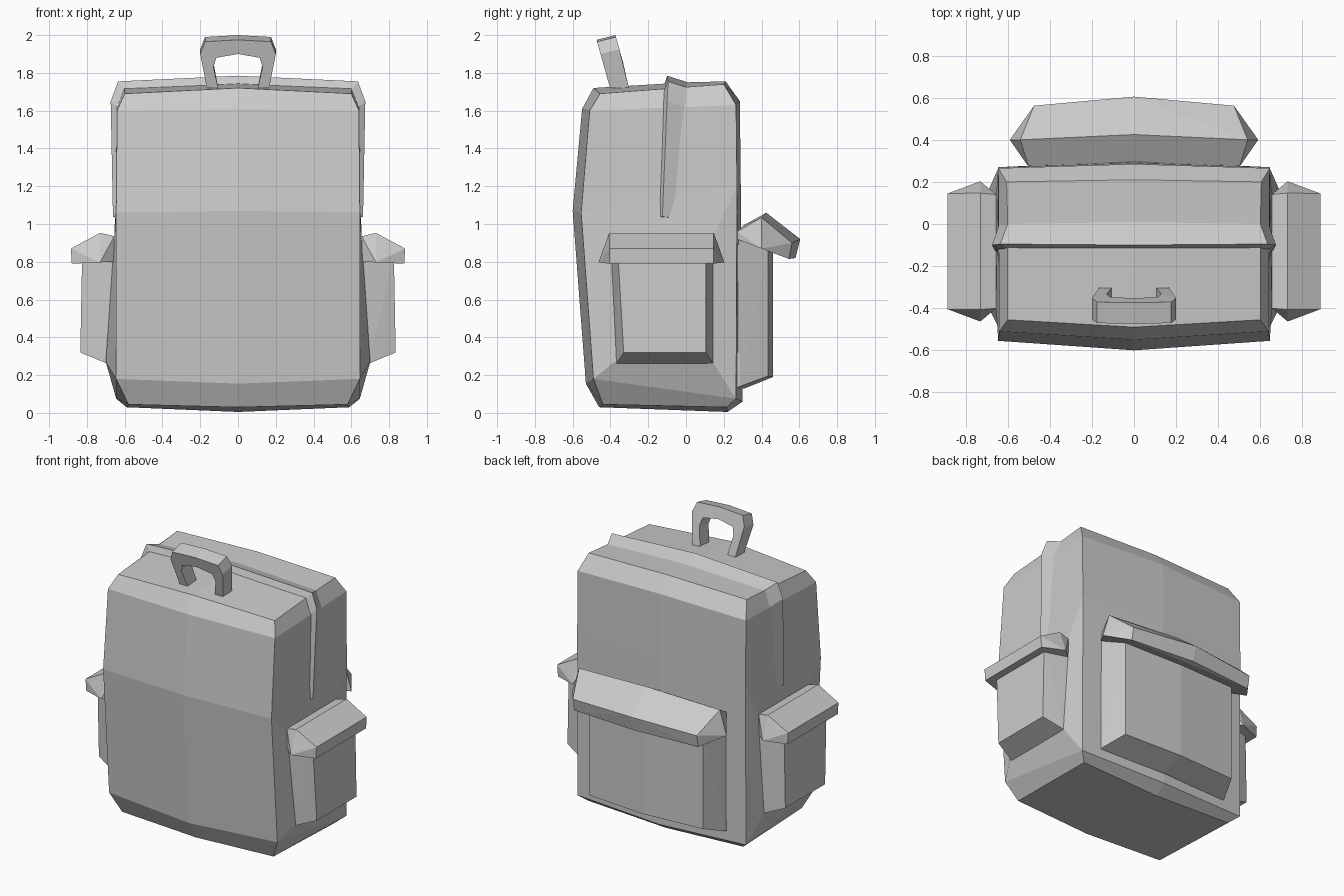
import bpy
import bmesh

cube = bpy.data.objects.get("Cube")
if cube:
    bpy.data.objects.remove(cube, do_unlink=True)

# One plain grey cloth
cloth = bpy.data.materials.new("grey_cloth")
cloth.use_nodes = True
GREY = (0.6, 0.6, 0.6, 1)
cloth.diffuse_color = GREY
for node in cloth.node_tree.nodes:
    if node.type == 'BSDF_PRINCIPLED':
        node.inputs["Base Color"].default_value = GREY
        node.inputs["Roughness"].default_value = 0.8


def finish(name, bm):
    bmesh.ops.remove_doubles(bm, verts=bm.verts[:], dist=0.001)
    bmesh.ops.recalc_face_normals(bm, faces=bm.faces[:])
    mesh = bpy.data.meshes.new(name)
    bm.to_mesh(mesh)
    bm.free()
    mesh.materials.append(cloth)
    obj = bpy.data.objects.new(name, mesh)
    bpy.context.collection.objects.link(obj)
    return obj


def mirrored(name, points, faces):
    """Build a half shape on both sides of x = 0 and weld it."""
    bm = bmesh.new()
    for s in (1, -1):
        verts = [bm.verts.new((s * x, y, z)) for x, y, z in points]
        for f in faces:
            bm.faces.new([verts[i] for i in f])
    return finish(name, bm)


def hull(name, points):
    """Faceted convex solid around the points."""
    bm = bmesh.new()
    for p in points:
        bm.verts.new(p)
    res = bmesh.ops.convex_hull(bm, input=bm.verts[:])
    loose = [v for v in bm.verts if not v.link_faces]
    bmesh.ops.delete(bm, geom=loose, context='VERTS')
    bmesh.ops.dissolve_limit(bm, angle_limit=0.03, verts=bm.verts[:], edges=bm.edges[:])
    return finish(name, bm)


# Main bag: edge outline, bulged centre outline and a swollen lower side
edge = [(.58, -.44, .045), (.645, -.49, .18), (.645, -.555, 1.06), (.64, -.51, 1.6),
        (.6, -.455, 1.69), (.6, 0, 1.725), (.605, .2, 1.74), (.645, .265, 1.63),
        (.645, .27, 1.2), (.645, .265, .075), (.59, .215, .03)]
centre = [(0, -.46, .03), (0, -.53, .155), (0, -.6, 1.07), (0, -.55, 1.61),
          (0, -.49, 1.72), (0, 0, 1.75), (0, .21, 1.755), (0, .285, 1.65),
          (0, .29, 1.2), (0, .3, .06), (0, .22, .005)]
swell = [(.655, -.4, .92), (.7, -.38, .27), (.7, .14, .27), (.655, .14, .93)]
n = len(edge)
a, b, c, d = range(2 * n, 2 * n + 4)
skin = [(i, (i + 1) % n, n + (i + 1) % n, n + i) for i in range(n)]
side = [(3, 4, 5, 6, 7), (2, 3, 7, 8), (0, 1, 9, 10), (1, 2, a, b),
        (1, b, c, 9), (9, c, d, 8), (8, d, a, 2), (a, d, c, b)]
mirrored("bag_body", edge + centre + swell, skin + side)

# Raised zip band running over the top: front foot, crest, back foot
stations = [((.64, -.143, 1.035), (.662, -.125, 1.04), (.64, -.05, 1.03)),
            ((.64, -.12, 1.62), (.674, -.1, 1.65), (.64, 0, 1.62)),
            ((.6, -.115, 1.71), (.635, -.095, 1.755), (.6, 0, 1.725)),
            ((0, -.115, 1.74), (0, -.1, 1.785), (0, .01, 1.75))]
band_faces = [(0, 1, 2)]
for k in range(len(stations) - 1):
    for j in range(2):
        p = 3 * k + j
        band_faces.append((p, p + 1, p + 4, p + 3))
mirrored("zip_band", [p for s in stations for p in s], band_faces)

# Carry handle: tilted arch with front and back outlines
arch = [((.165, 1.72), (.105, 1.72)), ((.2, 1.9), (.13, 1.83)),
        ((.175, 1.965), (.115, 1.88)), ((0, 1.975), (0, 1.9))]
handle_points = []
for outer, inner in arch:
    for x, z in (outer, inner):
        y = -.405 - .28 * (z - 1.73)
        lift = .025 if z > 1.75 else 0
        handle_points += [(x, y, z), (x, y + .1, z + lift)]
handle_faces = [(0, 1, 3, 2)]
for k in range(len(arch) - 1):
    o = 4 * k
    for p, q in ((0, 1), (1, 3), (3, 2), (2, 0)):
        handle_faces.append((o + p, o + q, o + q + 4, o + p + 4))
mirrored("carry_handle", handle_points, handle_faces)

# Side pockets with overhanging flaps; flap rows are (out, height, half length)
MID = -.13
side_flap = [(.655, .935, .27), (.73, .953, .277), (.885, .87, .275),
             (.88, .79, .275), (.73, .797, .333), (.655, .8, .27)]
for s, label in ((1, "left"), (-1, "right")):
    pocket = []
    for x, z, front, back in ((.69, .26, -.37, .145), (.65, .9, -.4, .145),
                              (.835, .32, -.33, .105), (.825, .84, -.36, .105)):
        pocket += [(s * x, front, z), (s * x, back, z)]
    hull(label + "_pocket", pocket)
    hull(label + "_pocket_flap",
         [(s * x, MID + e * h, z) for x, z, h in side_flap for e in (1, -1)])

# Back pocket, bulged along the middle
pocket = [(0, .46, .19), (0, .46, .9), (0, .31, .13)]
for e in (1, -1):
    for x, y, z in ((.5, .26, .13), (.5, .285, .14), (.5, .27, .95),
                    (.435, .435, .195), (.435, .435, .88)):
        pocket.append((e * x, y, z))
hull("back_pocket", pocket)

# Back pocket flap; rows are (half length, out, height)
flap = [(0, .3, .99), (0, .425, 1.06), (0, .605, .92), (0, .58, .82), (0, .3, .92)]
for e in (1, -1):
    for x, y, z in ((.5, .27, .96), (.54, .4, 1.035), (.475, .562, .9),
                    (.475, .545, .815), (.59, .4, .87), (.5, .27, .92)):
        flap.append((e * x, y, z))
hull("back_pocket_flap", flap)
